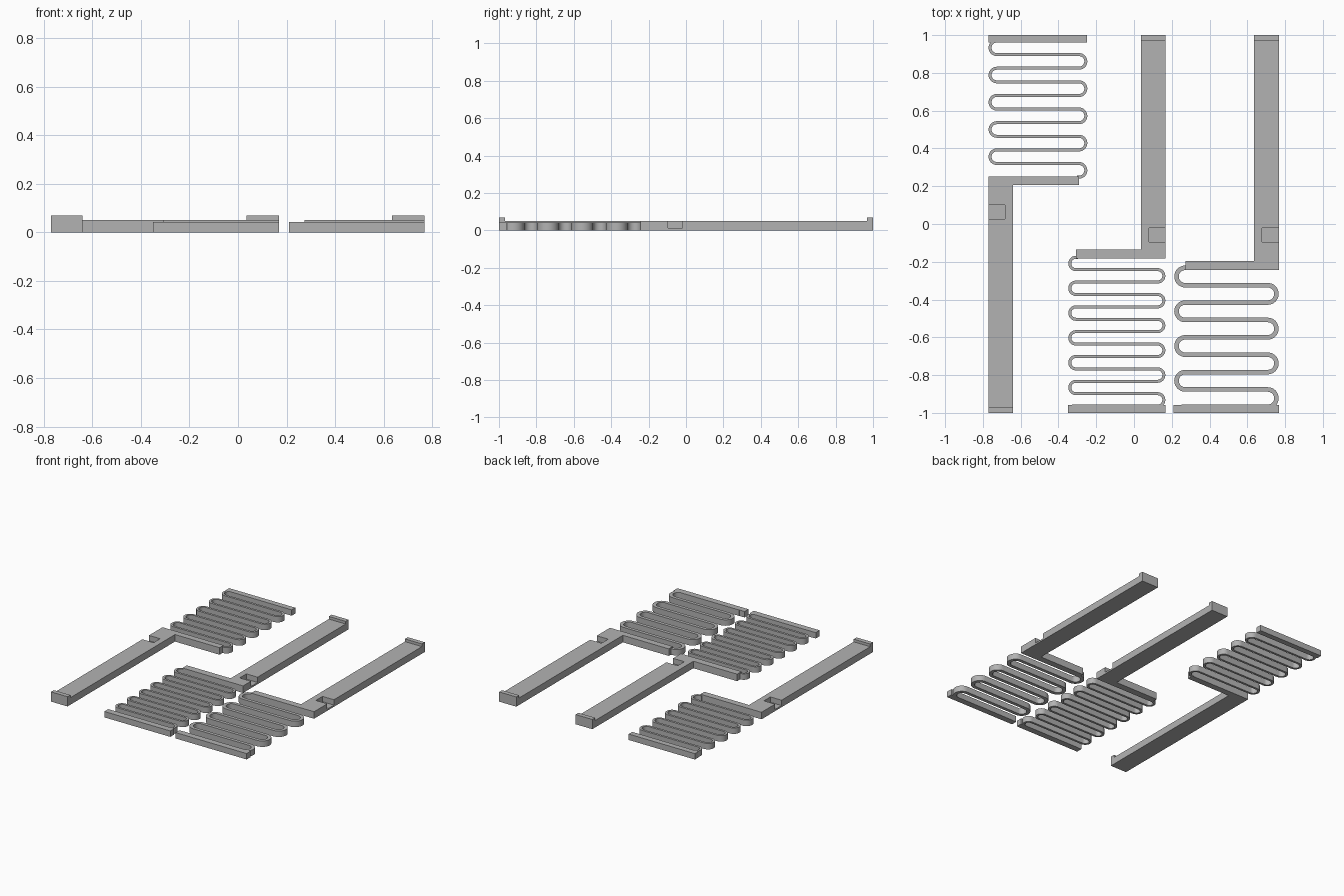
import bpy, bmesh, math
from mathutils import Vector

if "Cube" in bpy.data.objects:
    bpy.data.objects.remove(bpy.data.objects["Cube"])

grey = bpy.data.materials.new("plain grey")
grey.diffuse_color = (0.45, 0.45, 0.45, 1)
grey.use_nodes = True
grey.node_tree.nodes["Principled BSDF"].inputs["Base Color"].default_value = grey.diffuse_color

ARM_H, SPRING_H, LIP_H, NOTCH_Z = 0.05, 0.042, 0.069, 0.012


def prism(name, outline, z0, z1, smooth=False):
    """Extrude a closed xy outline from z0 to z1."""
    bm = bmesh.new()
    face = bm.faces.new([bm.verts.new((x, y, z0)) for x, y in outline])
    ext = bmesh.ops.extrude_face_region(bm, geom=[face])
    top = [v for v in ext["geom"] if isinstance(v, bmesh.types.BMVert)]
    bmesh.ops.translate(bm, verts=top, vec=(0, 0, z1 - z0))
    bmesh.ops.recalc_face_normals(bm, faces=bm.faces)
    mesh = bpy.data.meshes.new(name)
    bm.to_mesh(mesh)
    bm.free()
    mesh.materials.append(grey)
    ob = bpy.data.objects.new(name, mesh)
    bpy.context.collection.objects.link(ob)
    if smooth:
        bpy.ops.object.select_all(action='DESELECT')
        ob.select_set(True)
        bpy.context.view_layer.objects.active = ob
        bpy.ops.object.shade_smooth_by_angle(angle=math.radians(30))
    return ob


def rect(x0, x1, y0, y1):
    return [(x0, y0), (x1, y0), (x1, y1), (x0, y1)]


def ribbon(x0, x1, y0, y1, rows, width, side):
    """Outline of a winding strip; the first bend lies on the given side (-1 left, 1 right)."""
    pitch = (y1 - y0) / rows
    r = abs(pitch) / 2
    ends = {-1: x0 + r + width / 2, 1: x1 - r - width / 2}
    path = [((ends[side] - side * 0.01, y0), (side, 0))]
    for i in range(rows):
        cy = y0 + pitch * (i + 0.5)
        s = math.copysign(1, pitch)
        for k in range(17):
            a = math.pi * k / 16 - math.pi / 2
            path.append(((ends[side] + side * r * math.cos(a), cy + s * r * math.sin(a)),
                         (-side * math.sin(a), s * math.cos(a))))
        side = -side
    path.append(((ends[side] + side * 0.02, y1), (side, 0)))
    left, right = [], []
    for p, t in path:
        n = Vector((-t[1], t[0])).normalized() * width / 2
        left.append(Vector(p) + n)
        right.append(Vector(p) - n)
    return [tuple(v) for v in left + right[::-1]]


def piece(label, arm, foot, tip_y, notch, end_bar, spring):
    """arm = (outer x, inner x); foot = (free end x, outer y, arm-side y)."""
    (xo, xi), (xf, yo, ya) = arm, foot
    # L-shaped arm and foot
    body = prism(label + "_arm", [(xo, yo), (xf, yo), (xf, ya), (xi, ya),
                                  (xi, tip_y), (xo, tip_y)], 0, ARM_H)
    # notch in the outer edge of the arm
    cutter = prism(label + "_notch_cutter", rect(*notch), NOTCH_Z, 0.1)
    cutter.hide_render = True
    cutter.hide_viewport = True
    mod = body.modifiers.new("notch", 'BOOLEAN')
    mod.operation, mod.solver, mod.object = 'DIFFERENCE', 'EXACT', cutter
    # raised lip at the tip
    inner_y = tip_y - math.copysign(0.032, tip_y)
    prism(label + "_lip", rect(min(xo, xi), max(xo, xi), min(tip_y, inner_y),
                               max(tip_y, inner_y)), ARM_H, LIP_H)
    # end bar and winding spring
    prism(label + "_end_bar", rect(*end_bar), 0, SPRING_H)
    prism(label + "_spring", ribbon(*spring), 0, SPRING_H, smooth=True)


piece("left", (-0.77, -0.64), (-0.29, 0.252, 0.207), -1.0,
      (-0.80, -0.682, 0.027, 0.10), (-0.77, -0.25, 0.96, 1.0),
      (-0.77, -0.247, 0.248, 0.969, 10, 0.016, 1))
piece("middle", (0.168, 0.036), (-0.308, -0.183, -0.134), 1.0,
      (0.08, 0.20, -0.095, -0.02), (-0.35, 0.168, -1.0, -0.957),
      (-0.348, 0.166, -0.176, -0.964, 12, 0.016, -1))
piece("right", (0.768, 0.634), (0.273, -0.243, -0.197), 1.0,
      (0.678, 0.80, -0.095, -0.02), (0.21, 0.768, -1.0, -0.957),
      (0.213, 0.766, -0.232, -0.968, 8, 0.024, -1))
